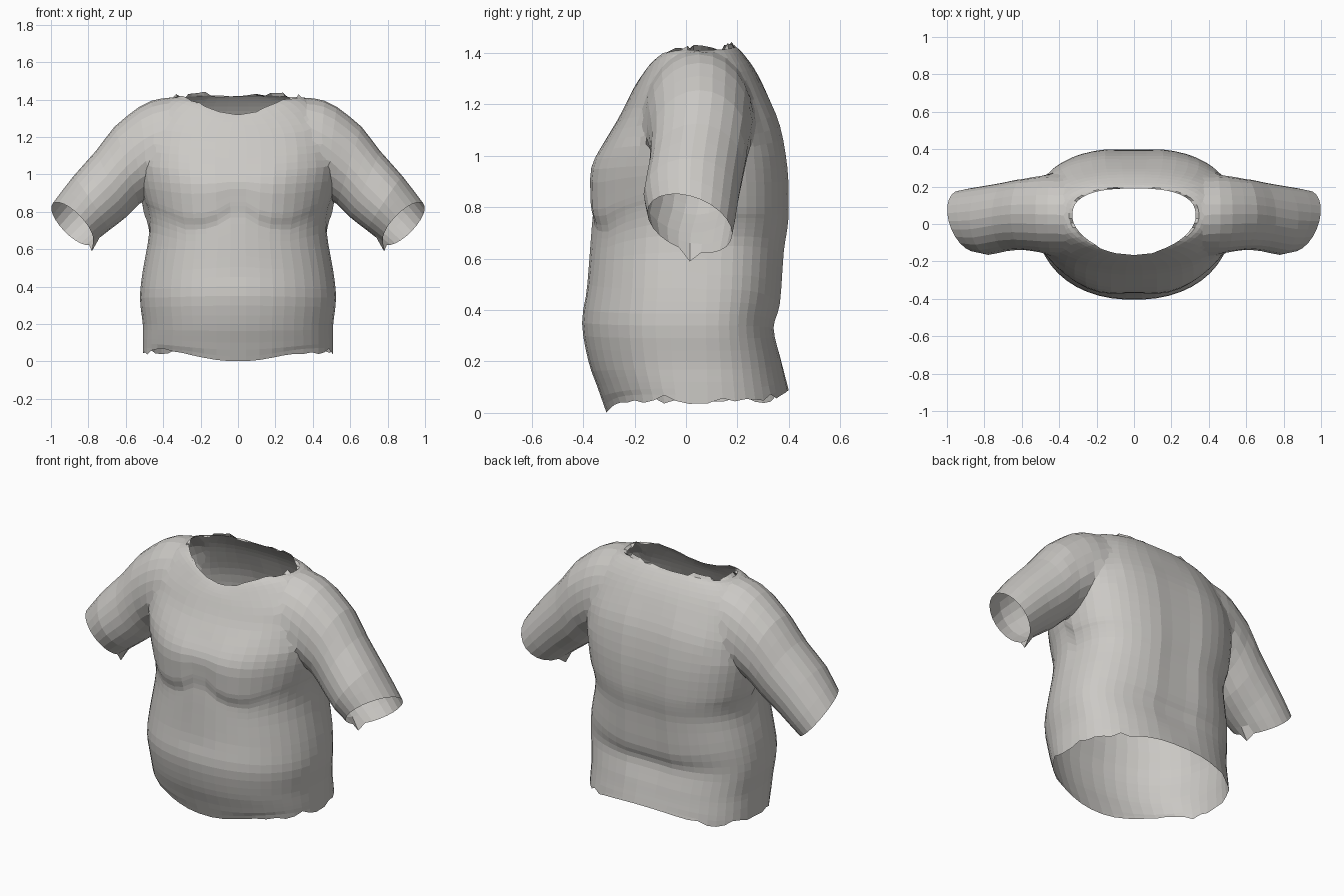
import bpy, bmesh, math, random
from mathutils import Vector

random.seed(4)
if "Cube" in bpy.data.objects:
    bpy.data.objects.remove(bpy.data.objects["Cube"], do_unlink=True)

fabric = bpy.data.materials.new("warm grey fabric")
fabric.use_nodes = True
GREY = (0.6, 0.585, 0.56, 1)
fabric.diffuse_color = GREY
fabric.node_tree.nodes["Principled BSDF"].inputs["Base Color"].default_value = GREY


def spline(rows, steps):
    """Smoothly interpolate the key sections."""
    rows = [Vector(r) for r in rows]
    out = []
    for i in range(len(rows) - 1):
        p1, p2 = rows[i], rows[i + 1]
        p0, p3 = rows[max(i - 1, 0)], rows[min(i + 2, len(rows) - 1)]
        for k in range(steps):
            t = k / steps
            out.append(p1 + (p2 - p0) * (t / 2) + (2 * p0 - 5 * p1 + 4 * p2 - p3) * (t * t / 2)
                       + (3 * p1 - p0 - 3 * p2 + p3) * (t ** 3 / 2))
    return out + [rows[-1]]


def loft(name, rings):
    """Closed tube; the end caps use slot 1 so they can be opened later."""
    bm = bmesh.new()
    loops = [[bm.verts.new(p) for p in ring] for ring in rings]
    n = len(loops[0])
    for a, b in zip(loops, loops[1:]):
        for i in range(n):
            j = (i + 1) % n
            bm.faces.new((a[i], a[j], b[j], b[i]))
    for loop in (loops[0], loops[-1]):
        hub = bm.verts.new(sum((v.co for v in loop), Vector()) / n)
        for i in range(n):
            bm.faces.new((loop[i], loop[(i + 1) % n], hub)).material_index = 1
    bmesh.ops.recalc_face_normals(bm, faces=bm.faces)
    mesh = bpy.data.meshes.new(name)
    bm.to_mesh(mesh)
    bm.free()
    for _ in range(2):
        mesh.materials.append(fabric)
    obj = bpy.data.objects.new(name, mesh)
    bpy.context.collection.objects.link(obj)
    return obj


def bell(x, width):
    return math.exp(-(x / width) ** 2)


def ramp(x, low, high):
    t = min(max((x - low) / (high - low), 0), 1)
    return t * t * (3 - 2 * t)


def torso_point(row, a):
    zf, zs, zb, w, yf, yb = row
    c, s = math.cos(a), math.sin(a)
    # squarer back, rounder front, pointed front neckline
    n = 2.6 if s > 0 else 2.2 - 0.4 * ramp(zf, 1.2, 1.32)
    x = w * math.copysign(abs(c) ** (2 / n), c)
    end_y, end_z = (yb, zb) if s > 0 else (yf, zf)
    y = 0.04 + (end_y - 0.04) * abs(s) ** (2 / n)
    z = zs + (end_z - zs) * abs(s) ** (8 if zf < 0.05 else 4)
    if s < 0:
        # chest folds follow two arcs that meet at the breastbone
        arc = 0.08 * bell(x, 0.1) + 0.4 * max(abs(x) - 0.28, 0) - 0.01
        chest = ramp(zf, 0.71, 0.8) * (1 - ramp(zf, 0.9, 1.15))
        y -= 0.027 * chest * bell(abs(x) - 0.19, 0.17)
        z += arc * bell(zf - 0.75, 0.15)
        # navel
        y += 0.02 * bell(x, 0.03) * bell(z - 0.45, 0.05)
    else:
        # spine groove and lower cleft
        y -= 0.025 * bell(x, 0.06) * (1 - ramp(z, 1.15, 1.35)) * ramp(z, 0.1, 0.35)
        y -= 0.02 * bell(x, 0.03) * (1 - ramp(z, 0.25, 0.4))
    return Vector((x, y, z))


# Torso sections: front z, side z, back z, half width, front y, back y
TORSO = [(0, .055, .09, .51, -.31, .4), (.1, .12, .15, .51, -.345, .385),
         (.2, .2, .22, .51, -.38, .37), (.35, .34, .33, .525, -.405, .345),
         (.5, .48, .42, .51, -.385, .37), (.65, .65, .62, .475, -.37, .385),
         (.74, .74, .72, .485, -.36, .4), (.8, .8, .8, .505, -.355, .405),
         (.95, .95, .95, .53, -.355, .4), (1.05, 1.08, 1.12, .545, -.315, .37),
         (1.17, 1.2, 1.25, .53, -.25, .315), (1.26, 1.32, 1.34, .48, -.205, .265),
         (1.3, 1.395, 1.4, .4, -.18, .22), (1.32, 1.415, 1.43, .33, -.165, .19)]
SIDES = 48
rings = [[torso_point(r, math.tau * (i + 0.5) / SIDES) for i in range(SIDES)]
         for r in spline(TORSO, 3)]
# ragged neckline with a small tab at the back, uneven hem
for p in rings[-1]:
    p.z += random.uniform(-0.02, 0.02) * ramp(p.y, -0.15, -0.05)
    if p.y > 0.1 and abs(p.x) < 0.04:
        p.z = 1.47
for p in rings[0]:
    p.z += random.uniform(-0.02, 0.015) * ramp(abs(p.x), 0.25, 0.4)
shirt = loft("shirt", rings)

# Sleeve sections: top x, top z, bottom x, bottom z, front y, back y
SLEEVE = [(.25, 1.3, .25, 1.0, -.08, .17), (.39, 1.42, .38, .92, -.16, .26),
          (.53, 1.38, .46, .88, -.16, .265), (.66, 1.255, .53, .84, -.14, .245),
          (.76, 1.125, .6, .77, -.145, .225), (.88, .99, .69, .7, -.165, .205),
          (.995, .84, .785, .625, -.15, .18)]


def sleeve_ring(row, side, count=24):
    xt, zt, xb, zb, yf, yb = row
    slant = 0.25 * ramp(xt, 0.85, 0.99)
    ring = []
    for i in range(count):
        a = math.tau * i / count
        c, s = math.cos(a), math.sin(a)
        y = ((yf + yb) + (yb - yf) * s) / 2
        # the cuff is cut back toward the front
        slide = slant * (y - 0.03)
        ring.append(Vector((side * (((xt + xb) + (xt - xb) * c) / 2 + slide), y,
                            ((zt + zb) + (zt - zb) * c) / 2 - slide)))
    return ring


# Join both sleeves to the torso
bpy.context.view_layer.objects.active = shirt
for side, name in ((1, "left_sleeve"), (-1, "right_sleeve")):
    sections = [sleeve_ring(r, side) for r in spline(SLEEVE, 2)]
    # hanging corner under the cuff
    sections[-1][len(sections[-1]) // 2].z -= 0.04
    sleeve = loft(name, sections)
    sleeve.hide_render = True
    join = shirt.modifiers.new(name, "BOOLEAN")
    join.operation = "UNION"
    join.solver = "EXACT"
    join.object = sleeve
    bpy.ops.object.modifier_apply(modifier=name)
    bpy.data.objects.remove(sleeve, do_unlink=True)

# Open the neck, hem and cuffs, then soften the shoulder seams
bm = bmesh.new()
bm.from_mesh(shirt.data)
caps = [f for f in bm.faces if f.material_index == 1]
bmesh.ops.delete(bm, geom=caps, context="FACES")
bmesh.ops.remove_doubles(bm, verts=bm.verts, dist=0.01)
seam = [v for v in bm.verts if not v.is_boundary
        and 0.36 < abs(v.co.x) < 0.62 and v.co.z > 1.04]
for _ in range(4):
    bmesh.ops.smooth_vert(bm, verts=seam, factor=0.5,
                          use_axis_x=True, use_axis_y=True, use_axis_z=True)
bm.to_mesh(shirt.data)
bm.free()
shirt.data.materials.pop(index=1)
shirt.data.shade_flat()
